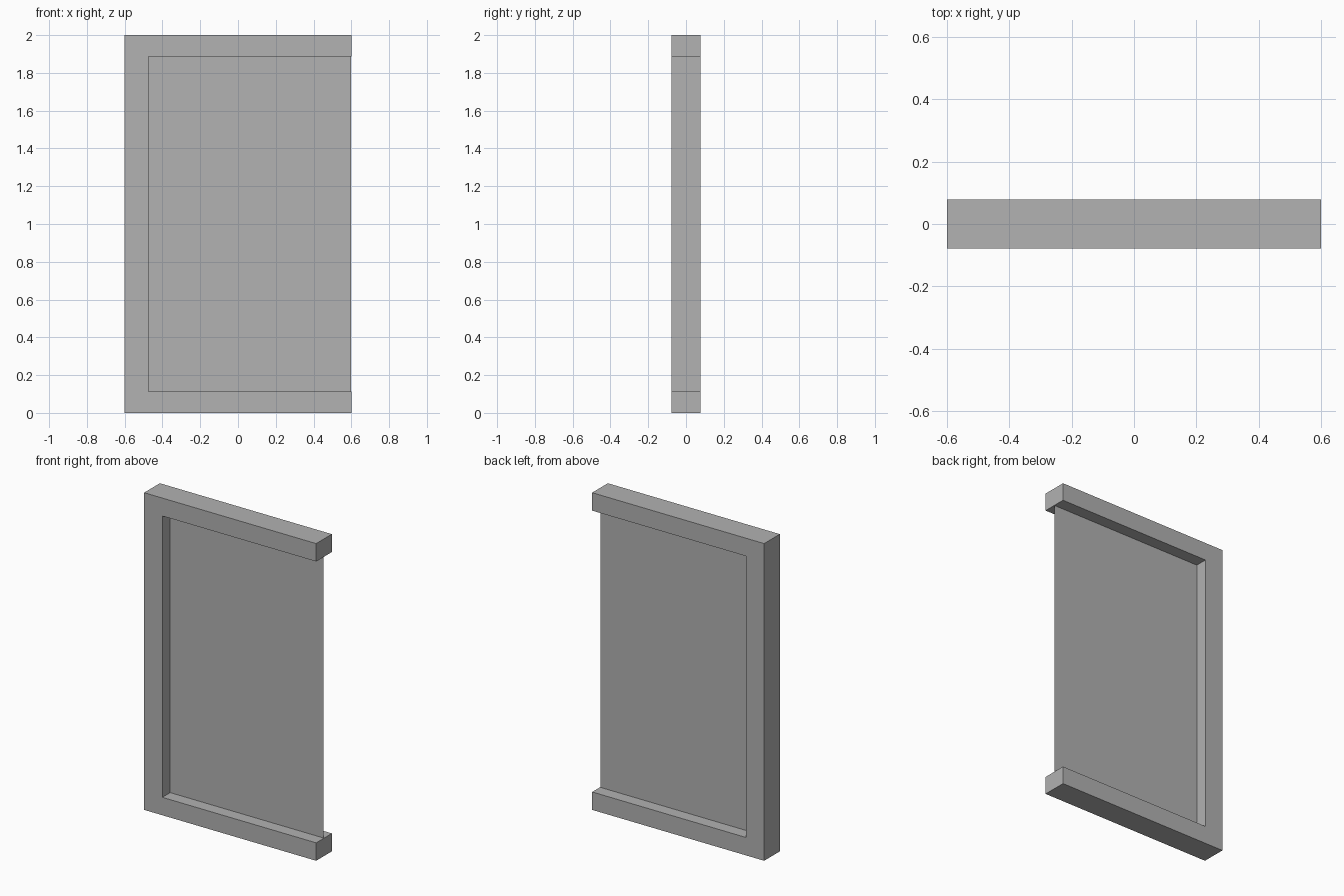
import bpy
import bmesh
from mathutils import Vector

cube = bpy.data.objects.get("Cube")
if cube:
    bpy.data.objects.remove(cube, do_unlink=True)

# Overall sizes
HALF_W, HALF_D, HEIGHT = 0.6, 0.078, 2.0
POST, RAIL = 0.127, 0.113

# Single plain grey
grey = bpy.data.materials.new("plain grey")
grey.use_nodes = True
color = (0.445, 0.445, 0.445, 1)
grey.diffuse_color = color
grey.node_tree.nodes["Principled BSDF"].inputs["Base Color"].default_value = color


def upright_profile(name, outline, y, depth=0):
    """Face from an x-z outline, extruded toward the back if depth is given."""
    bm = bmesh.new()
    face = bm.faces.new([bm.verts.new((x, y, z)) for x, z in outline])
    if depth:
        ext = bmesh.ops.extrude_face_region(bm, geom=[face], use_keep_orig=True)
        moved = [v for v in ext["geom"] if isinstance(v, bmesh.types.BMVert)]
        bmesh.ops.translate(bm, verts=moved, vec=Vector((0, depth, 0)))
        bmesh.ops.recalc_face_normals(bm, faces=bm.faces)
    mesh = bpy.data.meshes.new(name)
    bm.to_mesh(mesh)
    bm.free()
    mesh.materials.append(grey)
    obj = bpy.data.objects.new(name, mesh)
    bpy.context.collection.objects.link(obj)
    return obj


# Three-sided frame, open on the left
inner_x, low, high = -HALF_W + POST, RAIL, HEIGHT - RAIL
upright_profile("frame", [
    (-HALF_W, 0), (HALF_W, 0), (HALF_W, low), (inner_x, low),
    (inner_x, high), (HALF_W, high), (HALF_W, HEIGHT), (-HALF_W, HEIGHT),
], -HALF_D, 2 * HALF_D)

# Thin sheet in the middle of the frame
edge = HALF_W - 0.003
upright_profile("panel", [
    (inner_x, low), (edge, low), (edge, high), (inner_x, high),
], 0)
